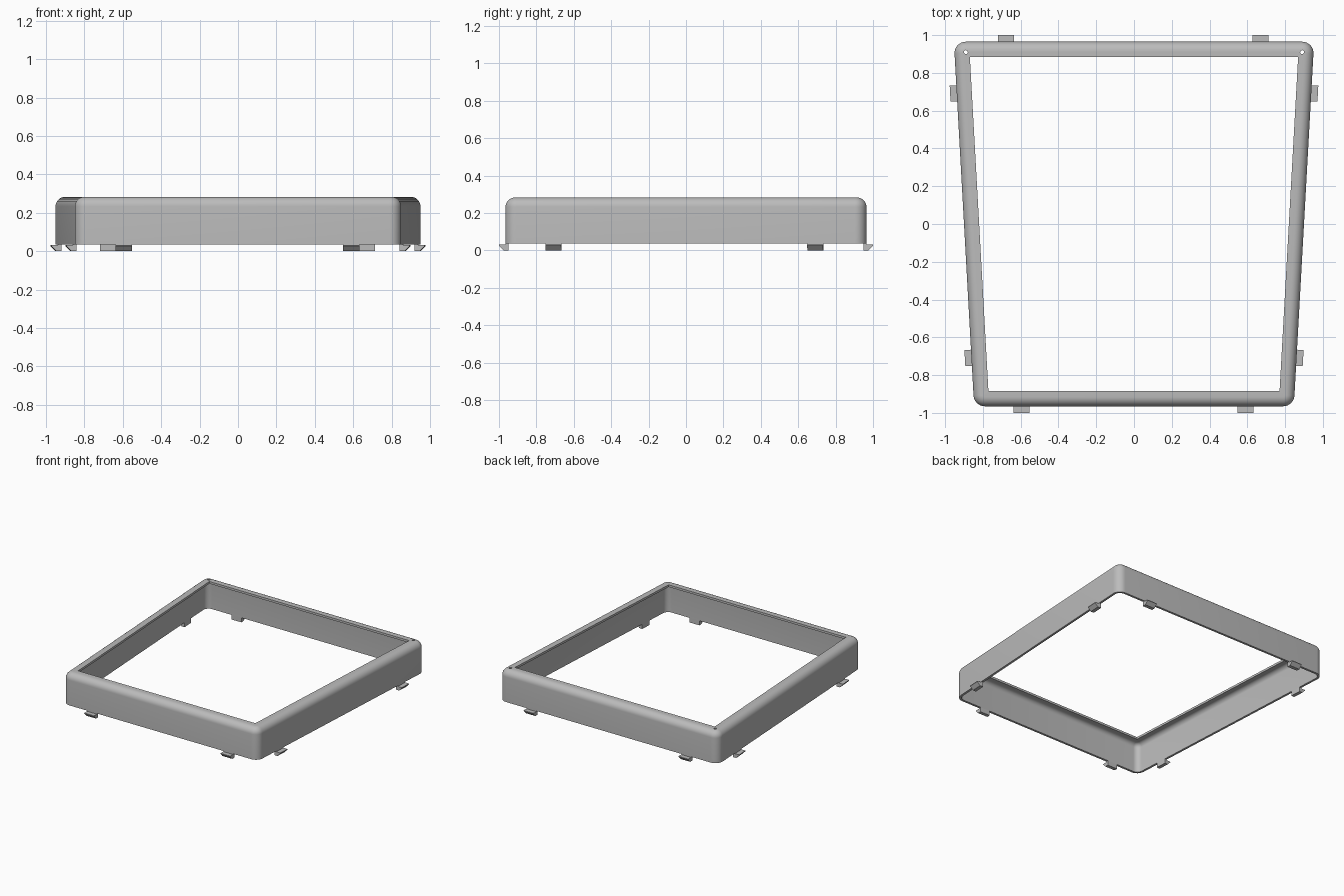
import bpy, bmesh, math
from mathutils import Matrix, Vector

if "Cube" in bpy.data.objects:
    bpy.data.objects.remove(bpy.data.objects["Cube"])

HALF_Y, MID_X, SLOPE = 0.965, 0.90, 0.0556   # tapered outline
CORNER, ROUND, WALL, LIP = 0.06, 0.05, 0.017, 0.08
Z0, Z1 = 0.036, 0.283
TILT = math.atan(SLOPE)
SEG = 8

grey = bpy.data.materials.new("mid grey")
grey.diffuse_color = (0.5, 0.5, 0.5, 1)
grey.use_nodes = True
grey.node_tree.nodes["Principled BSDF"].inputs["Base Color"].default_value = grey.diffuse_color


def make(name, bm):
    bmesh.ops.recalc_face_normals(bm, faces=bm.faces[:])
    me = bpy.data.meshes.new(name)
    bm.to_mesh(me)
    bm.free()
    me.materials.append(grey)
    ob = bpy.data.objects.new(name, me)
    bpy.context.collection.objects.link(ob)
    return ob


def side_x(y, d=0.0):
    return MID_X - d * math.hypot(1, SLOPE) + SLOPE * y


def outline(d, z):
    """Rounded tapered outline, moved inwards by d."""
    r = max(CORNER - d, 0.0)
    y = HALF_Y - d - r
    right, left = -TILT, math.pi + TILT
    up, down = math.pi / 2, 1.5 * math.pi
    corners = [(1, y, right, up), (-1, y, up, left),
               (-1, -y, left, down), (1, -y, down, 2 * math.pi + right)]
    pts = []
    for sx, cy, a, b in corners:
        cx = sx * side_x(cy, d + r)
        for i in range(SEG + 1):
            t = a + (b - a) * i / SEG
            pts.append((cx + r * math.cos(t), cy + r * math.sin(t), z))
    return pts


# Frame: thin wall, rounded shoulder and inward lip, lofted as a closed loop
profile = [(0, Z0)]
for i in range(SEG + 1):
    t = math.pi / 2 * i / SEG
    profile.append((ROUND * (1 - math.cos(t)), Z1 - ROUND * (1 - math.sin(t))))
profile += [(LIP, Z1), (LIP, Z1 - WALL)]
inner = ROUND - WALL
for i in range(SEG, -1, -1):
    t = math.pi / 2 * i / SEG
    profile.append((ROUND - inner * math.cos(t), Z1 - ROUND + inner * math.sin(t)))
profile.append((WALL, Z0))

bm = bmesh.new()
rings = [[bm.verts.new(p) for p in outline(d, z)] for d, z in profile]
for k, ring in enumerate(rings):
    nxt = rings[(k + 1) % len(rings)]
    n = len(ring)
    for i in range(n):
        j = (i + 1) % n
        bm.faces.new((ring[i], ring[j], nxt[j], nxt[i]))
bmesh.ops.remove_doubles(bm, verts=bm.verts[:], dist=1e-5)
frame = make("frame", bm)

# Two pin holes in the rear corners of the lip
bm = bmesh.new()
for x in (-0.89, 0.89):
    bmesh.ops.create_cone(bm, cap_ends=True, segments=16, radius1=0.01, radius2=0.01,
                          depth=0.08, matrix=Matrix.Translation((x, 0.91, Z1)))
cutter = make("pin_hole_cutter", bm)
cutter.hide_render = True
mod = frame.modifiers.new("pin_holes", "BOOLEAN")
mod.operation, mod.solver, mod.object = "DIFFERENCE", "EXACT", cutter
bpy.context.view_layer.objects.active = frame
frame.select_set(True)
bpy.ops.object.modifier_apply(modifier=mod.name)
bpy.data.objects.remove(cutter)
bpy.ops.object.shade_smooth_by_angle(angle=math.radians(30))


# Snap hooks under the wall, pointing outwards
def hook(name, x, y, angle, width=0.085):
    shape = [(-WALL, Z0), (-WALL, 0), (0.01, 0), (0.035, 0.026),
             (0.035, 0.031), (0, 0.031), (0, Z0)]
    bm = bmesh.new()
    face = bm.faces.new([bm.verts.new((o, -width / 2, z)) for o, z in shape])
    ext = bmesh.ops.extrude_face_region(bm, geom=[face])
    moved = [v for v in ext["geom"] if isinstance(v, bmesh.types.BMVert)]
    bmesh.ops.translate(bm, verts=moved, vec=Vector((0, width, 0)))
    bm.transform(Matrix.Translation((x, y, 0)) @ Matrix.Rotation(angle, 4, "Z"))
    make(name, bm)


for i, x in enumerate((-0.677, 0.67)):
    hook(f"rear_hook_{i + 1}", x, HALF_Y, math.pi / 2)
for i, x in enumerate((-0.595, 0.59)):
    hook(f"front_hook_{i + 1}", x, -HALF_Y, -math.pi / 2)
for i, y in enumerate((0.692, -0.708)):
    hook(f"right_hook_{i + 1}", side_x(y), y, -TILT)
    hook(f"left_hook_{i + 1}", -side_x(y), y, math.pi + TILT)
